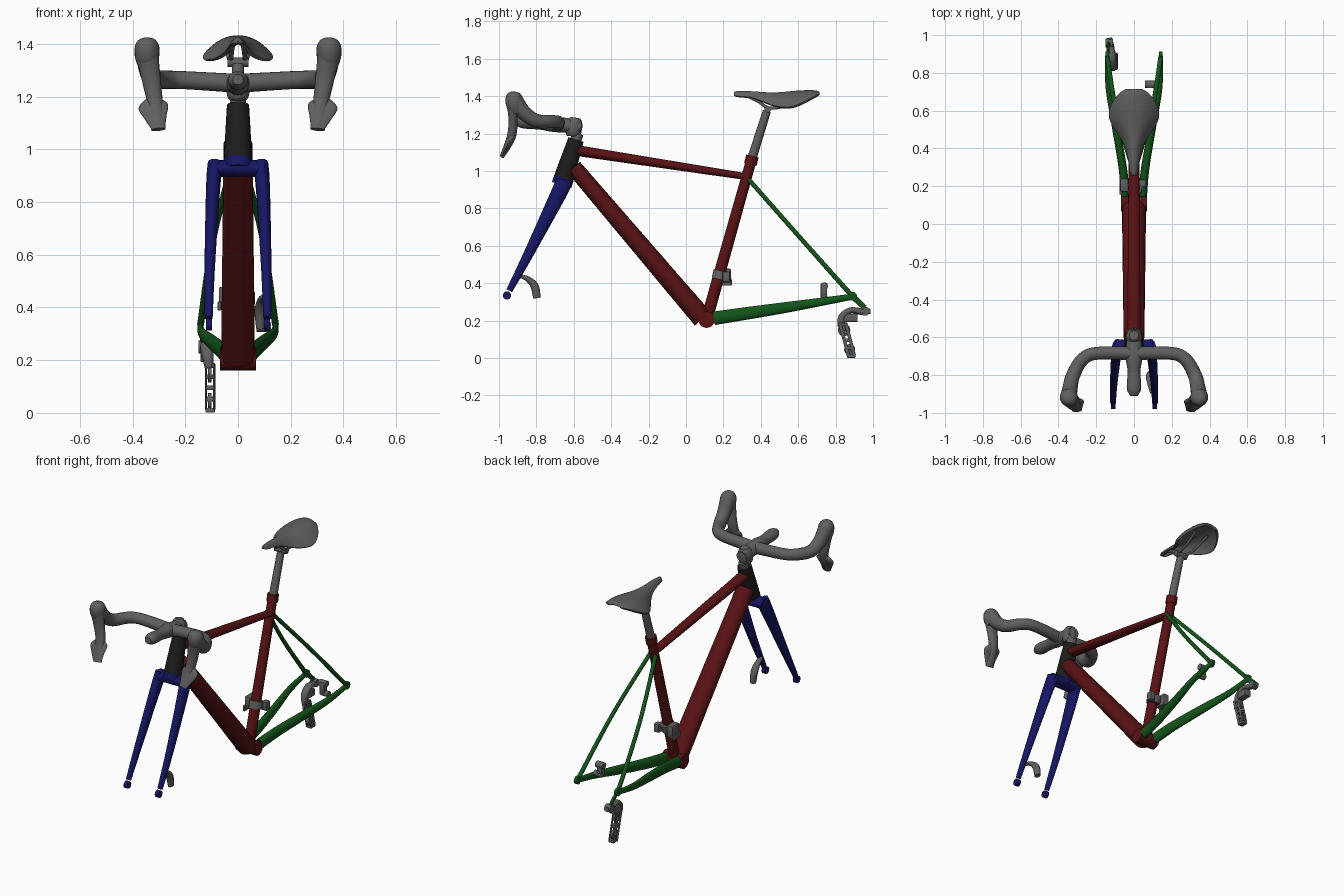
import bpy, bmesh, math
from mathutils import Vector

if "Cube" in bpy.data.objects:
    bpy.data.objects.remove(bpy.data.objects["Cube"])


def material(name, r, g, b):
    m = bpy.data.materials.new(name)
    m.use_nodes = True
    m.diffuse_color = (r, g, b, 1)
    m.node_tree.nodes["Principled BSDF"].inputs["Base Color"].default_value = (r, g, b, 1)
    return m


RED = material("dark_red", 0.1, 0.006, 0.007)
BLUE = material("navy_blue", 0.008, 0.008, 0.13)
GREEN = material("dark_green", 0.006, 0.09, 0.01)
BLACK = material("black", 0.012, 0.012, 0.012)
GREY = material("grey", 0.115, 0.115, 0.115)
X, Y, Z = Vector((1, 0, 0)), Vector((0, 1, 0)), Vector((0, 0, 1))


def finish(name, bm, mat):
    bmesh.ops.recalc_face_normals(bm, faces=bm.faces)
    me = bpy.data.meshes.new(name)
    bm.to_mesh(me)
    bm.free()
    me.materials.append(mat)
    ob = bpy.data.objects.new(name, me)
    bpy.context.collection.objects.link(ob)
    bpy.context.view_layer.objects.active = ob
    ob.select_set(True)
    bpy.ops.object.shade_smooth_by_angle(angle=math.radians(40))
    ob.select_set(False)
    return ob


def smooth_path(pts, steps):
    # Catmull-Rom through positions and radii together
    p = [pts[0]] + pts + [pts[-1]]
    out = []
    for a, b, c, d in zip(p, p[1:], p[2:], p[3:]):
        for i in range(steps):
            t = i / steps
            out.append(b + (c - a) * t / 2 + (a * 2 - b * 5 + c * 4 - d) * t * t / 2
                       + (b * 3 - a - c * 3 + d) * t ** 3 / 2)
    return out + [pts[-1]]


def tube(name, pts, mat, ref=X, side=1, sides=20, steps=6):
    # each point: x, y, z, radius along ref, radius across it
    pts = [Vector((p[0] * side, *p[1:], p[3]))if len(p) == 4
           else Vector((p[0] * side, *p[1:])) for p in pts]
    if len(pts) > 2 and steps > 1:
        pts = smooth_path(pts, steps)
    bm = bmesh.new()
    rings = []
    for i, p in enumerate(pts):
        t = (pts[min(i + 1, len(pts) - 1)] - pts[max(i - 1, 0)])
        t = Vector(t[:3]).normalized()
        u = (ref - t * ref.dot(t)).normalized()
        v = t.cross(u)
        rings.append([bm.verts.new(Vector(p[:3]) + u * p[3] * math.cos(a) + v * p[4] * math.sin(a))
                      for a in (2 * math.pi * k / sides for k in range(sides))])
    for r, s in zip(rings, rings[1:]):
        for k in range(sides):
            bm.faces.new((r[k], r[k - 1], s[k - 1], s[k]))
    bm.faces.new(rings[0])
    bm.faces.new(rings[-1])
    return finish(name, bm, mat)


def axle(name, x0, x1, y, z, r, mat, sides=20):
    return tube(name, [(x0, y, z, r), (x1, y, z, r)], mat, ref=Z, sides=sides)


def box(name, c, size, mat, bevel=0.006):
    bm = bmesh.new()
    bmesh.ops.create_cube(bm, size=1)
    for v in bm.verts:
        v.co = Vector(c) + Vector(v.co[i] * size[i] for i in range(3))
    bmesh.ops.bevel(bm, geom=bm.edges[:], offset=bevel, segments=2, affect='EDGES', profile=0.5)
    return finish(name, bm, mat)


# main frame
tube("head_tube", [(0, -.655, .955, .054), (0, -.632, 1.03, .05), (0, -.588, 1.168, .042)], BLACK)
tube("down_tube", [(0, -.6, 1.02, .055, .044), (0, .09, .21, .064, .056)], RED)
tube("top_tube", [(0, -.59, 1.11, .036, .029), (0, .34, .967, .028, .018)], RED)
tube("seat_tube", [(0, .11, .205, .032), (0, .35, 1.06, .028)], RED)
tube("seat_collar", [(0, .344, 1.035, .034), (0, .355, 1.08, .034)], RED)
axle("bottom_bracket", -.068, .068, .11, .205, .044, RED)

# fork
tube("fork_crown", [(-.1, -.657, .927, .032, .045), (.1, -.657, .927, .032, .045)], BLUE, ref=Z)
tube("crown_race", [(0, -.665, .925, .054), (0, -.653, .962, .054)], BLUE)

for s, side in ((1, "left"), (-1, "right")):
    tube(side + "_fork_blade", [(.085, -.65, .945, .03, .045), (.094, -.69, .86, .027, .042),
                                (.107, -.84, .56, .02, .027), (.111, -.945, .36, .015, .017)], BLUE, side=s)
    axle(side + "_fork_dropout", s * .098, s * .122, -.957, .335, .022, BLUE)
    # rear triangle
    tube(side + "_seat_stay", [(.02, .335, .955, .012), (.095, .6, .655, .012),
                               (.142, .885, .335, .013)], GREEN, side=s, sides=12)
    tube(side + "_chain_stay", [(.045, .15, .212, .024, .036), (.06, .3, .235, .022, .034),
                                (.098, .52, .268, .02, .029), (.135, .72, .3, .015, .022),
                                (.143, .89, .328, .011, .016)], GREEN, side=s)
    axle(side + "_rear_dropout", s * .132, s * .152, .89, .33, .024, GREEN)
    # handlebar, hood and brake lever
    tube(side + "_handlebar", [(0, -.685, 1.25, .036), (.2, -.685, 1.262, .034), (.275, -.72, 1.264, .035),
                               (.322, -.8, 1.268, .037), (.338, -.865, 1.31, .04),
                               (.345, -.91, 1.37, .044)], GREY, ref=Z, side=s)
    tube(side + "_hood", [(.343, -.9, 1.31, .034), (.345, -.914, 1.35, .046), (.345, -.92, 1.39, .046),
                          (.345, -.922, 1.415, .032), (.345, -.922, 1.424, .01)], GREY, side=s)
    tube(side + "_brake_lever", [(.345, -.93, 1.37, .042, .03), (.33, -.925, 1.27, .036, .024),
                                 (.315, -.935, 1.18, .03, .024), (.302, -.985, 1.075, .028, .012)],
         GREY, side=s)
    tube(side + "_shift_paddle", [(.327, -.925, 1.195, .018, .014), (.322, -.94, 1.165, .056, .016),
                                  (.312, -.965, 1.12, .042, .012), (.302, -.985, 1.08, .026, .01)],
         GREY, side=s)
    # saddle rails
    tube(side + "_saddle_rail", [(.018, .33, 1.4, .008), (.024, .39, 1.37, .009), (.028, .44, 1.338, .009),
                                 (.035, .52, 1.345, .008), (.045, .63, 1.395, .008)],
         GREY, side=s, sides=10)

# rear hanger
tube("derailleur_hanger", [(-.14, .89, .33, .008, .016), (-.135, .955, .27, .008, .014)], GREEN, sides=12)

# stem and steering column
tube("headset_spacer", [(0, -.59, 1.16, .03), (0, -.578, 1.2, .03)], GREY)
tube("stem_clamp", [(0, -.605, 1.185, .03), (0, -.603, 1.205, .042), (0, -.595, 1.255, .042),
                    (0, -.59, 1.285, .025)], GREY, steps=3)
tube("stem", [(0, -.56, 1.235, .036, .034), (0, -.7, 1.25, .044, .042), (0, -.78, 1.255, .034),
              (0, -.87, 1.262, .038, .034), (0, -.91, 1.265, .02)], GREY)

# seat post and saddle
tube("seat_post", [(0, .35, 1.06, .025), (0, .432, 1.32, .022)], GREY)
axle("saddle_clamp", -.04, .04, .437, 1.33, .018, GREY)

stations = [(.253, .012, 1.424, .02), (.27, .024, 1.428, .03), (.34, .031, 1.428, .03), (.41, .045, 1.422, .05),
            (.47, .082, 1.42, .075), (.53, .125, 1.424, .085), (.58, .142, 1.43, .085),
            (.64, .122, 1.433, .06), (.69, .085, 1.433, .032), (.718, .045, 1.425, .012)]
bm = bmesh.new()
rows = []
for y, w, z, drop in stations:
    rows.append([bm.verts.new((w * math.sin(t), y, z - drop * abs(math.sin(t)) ** 2.2))
                 for t in (math.pi * k / 14 for k in range(-7, 8))])
for r, q in zip(rows, rows[1:]):
    for a, b, c, d in zip(r, r[1:], q[1:], q):
        bm.faces.new((a, b, c, d))
saddle = finish("saddle", bm, GREY)
shell = saddle.modifiers.new("thickness", 'SOLIDIFY')
shell.thickness = .018
shell.offset = -1
soft = saddle.modifiers.new("rounding", 'SUBSURF')
soft.levels = soft.render_levels = 2

# disc brake callipers
tube("front_brake_calliper", [(.095, -.895, .44, .01), (.09, -.85, .425, .018, .014),
                              (.085, -.81, .385, .022, .022), (.085, -.797, .32, .016, .02)], GREY)
box("rear_brake_calliper", (.085, .737, .362), (.034, .036, .075), GREY)
axle("rear_calliper_mount", .07, .125, .74, .325, .018, GREY, 12)
axle("rear_calliper_piston", .058, .11, .74, .385, .02, GREY, 12)

# front derailleur on the seat tube
tube("front_derailleur_clamp", [(0, .178, .42, .042), (0, .19, .465, .042)], GREY)
box("front_derailleur_body", (-.052, .205, .44), (.042, .07, .075), GREY)
box("front_derailleur_cage", (-.07, .2, .405), (.014, .09, .035), GREY, .004)
box("front_derailleur_bolt", (.046, .215, .435), (.036, .04, .055), GREY)

# rear derailleur
tube("derailleur_arm", [(-.13, .985, .25, .014), (-.125, .94, .248, .02, .018), (-.12, .88, .255, .024, .016),
                        (-.115, .835, .22, .022, .02), (-.11, .83, .17, .016, .02)], GREY)
box("derailleur_linkage", (-.12, .88, .215), (.045, .075, .045), GREY)
axle("hanger_bolt", -.15, -.11, .958, .25, .024, GREY, 14)
for n, x in enumerate((-.122, -.09)):
    for m, y in enumerate((.823, .855)):
        tube(f"cage_rail_{n}_{m}", [(x, y, .185, .004, .009), (x, y + .045, .014, .004, .009)],
             GREY, sides=8)
for n in range(5):
    t = n / 4
    box(f"cage_rung_{n}", (-.106, .839 + .045 * t, .18 - .17 * t), (.036, .045, .018), GREY, .003)
axle("upper_jockey_wheel", -.114, -.1, .845, .15, .034, GREY, 12)
axle("lower_jockey_wheel", -.114, -.1, .875, .045, .03, GREY, 12)
